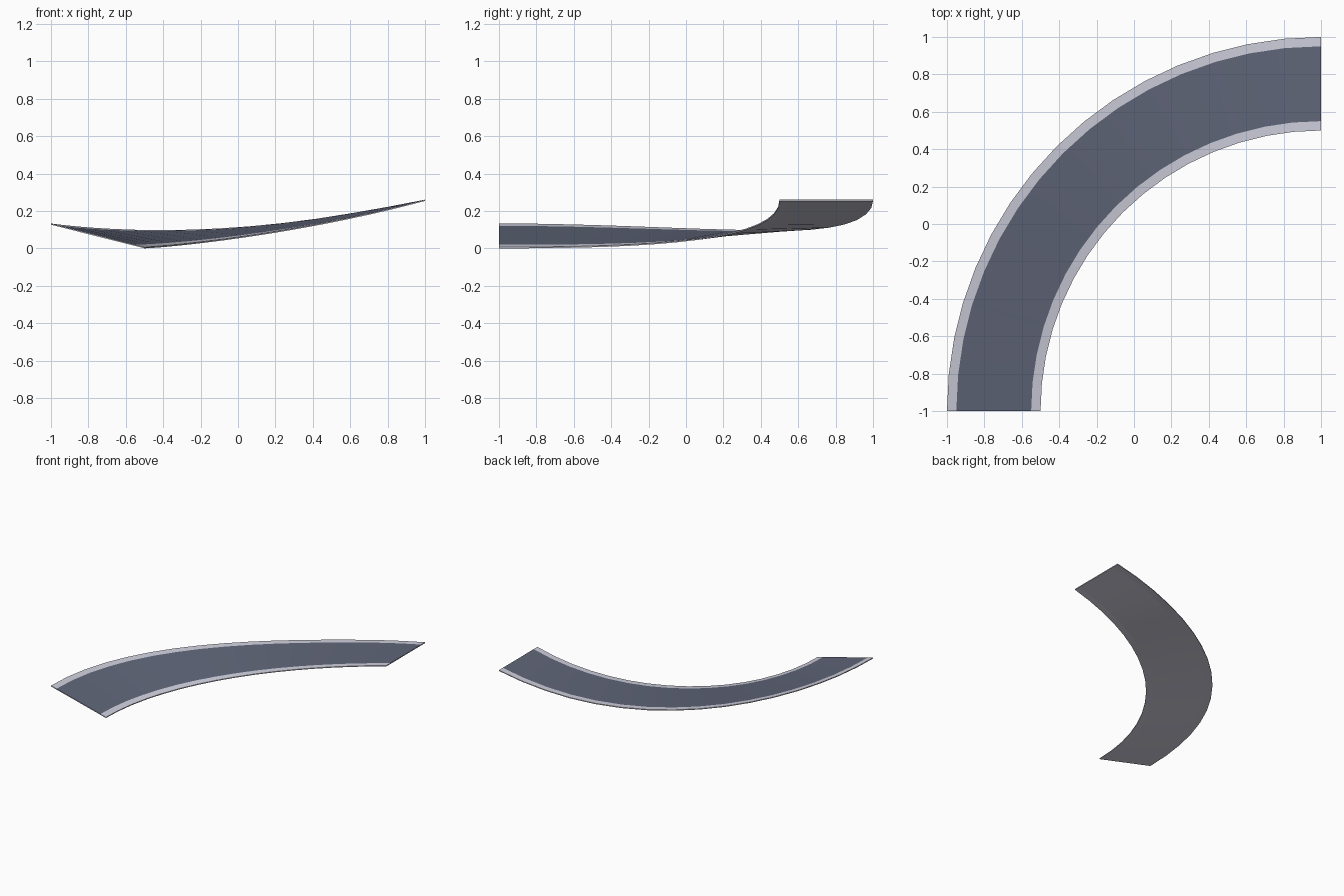
import bpy, bmesh, math

if "Cube" in bpy.data.objects:
    bpy.data.objects.remove(bpy.data.objects["Cube"])

SEG = 16
THICK = 0.007
CENTRE = (1.0, -1.0)
RADII = [1.5, 1.55, 1.95, 2.0]      # inner curb, road, outer curb


def mat(name, col):
    m = bpy.data.materials.new(name)
    m.diffuse_color = (*col, 1)
    m.use_nodes = True
    m.node_tree.nodes["Principled BSDF"].inputs["Base Color"].default_value = m.diffuse_color
    return m


asphalt = mat("asphalt blue grey", (0.117, 0.133, 0.192))
concrete = mat("pale concrete", (0.62, 0.62, 0.72))


def height(t, r):
    """Climbing ramp whose banking fades out towards the top end."""
    climb = 0.253 * t ** 2.5
    fade = (1 + math.cos(math.pi * min(t / 0.85, 1))) / 2
    return THICK + climb + 0.126 * fade * (r - 1.5) / 0.5


def build(name, r0, r1, top):
    """Curved banked slab between two radii."""
    bm = bmesh.new()
    rings = []
    for i in range(SEG + 1):
        t = i / SEG
        a = t * math.pi / 2
        ring = []
        for r, dz in ((r0, 0), (r1, 0), (r1, -THICK), (r0, -THICK)):
            ring.append(bm.verts.new((CENTRE[0] - r * math.cos(a),
                                      CENTRE[1] + r * math.sin(a),
                                      height(t, r) + dz)))
        rings.append(ring)
    for a, b in zip(rings, rings[1:]):
        for k in range(4):
            # skip the hidden walls between road and curbs
            if (k == 1 and r1 < 2.0) or (k == 3 and r0 > 1.5):
                continue
            n = (k + 1) % 4
            f = bm.faces.new((a[k], b[k], b[n], a[n]))
            f.material_index = 0 if k == 0 else 1
            f.smooth = True
    for ring in (rings[0], rings[-1][::-1]):
        bm.faces.new(ring).material_index = 1
    for f in bm.faces:
        f.normal_update()
    # top faces point up
    if next(f for f in bm.faces if f.material_index == 0).normal.z < 0:
        bmesh.ops.reverse_faces(bm, faces=bm.faces[:])
    me = bpy.data.meshes.new(name)
    bm.to_mesh(me)
    bm.free()
    me.materials.append(top)
    me.materials.append(concrete)
    ob = bpy.data.objects.new(name, me)
    bpy.context.collection.objects.link(ob)
    bpy.context.view_layer.objects.active = ob
    ob.select_set(True)
    bpy.ops.object.shade_smooth_by_angle(angle=math.radians(30))
    ob.select_set(False)


build("inner_curb", RADII[0], RADII[1], concrete)
build("road_surface", RADII[1], RADII[2], asphalt)
build("outer_curb", RADII[2], RADII[3], concrete)
